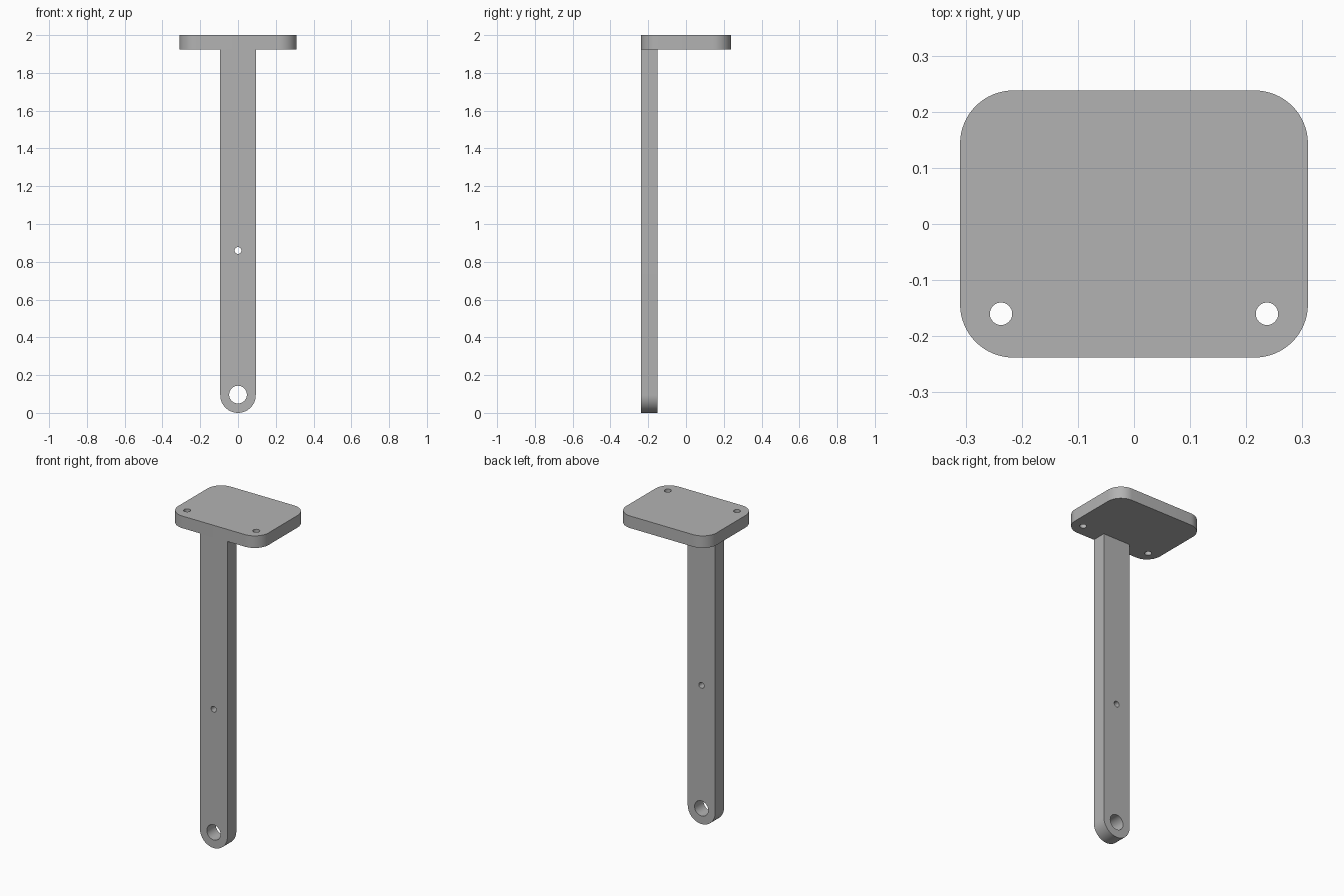
import bpy, bmesh
from math import cos, sin, pi, radians
from mathutils import Matrix, Vector

default_cube = bpy.data.objects.get("Cube")
if default_cube:
    bpy.data.objects.remove(default_cube, do_unlink=True)

HALF_W, HALF_D = 0.31, 0.238      # plate half size
PLATE_BASE, TOP = 1.925, 2.0
CORNER = 0.095
ARM_R, ARM_T = 0.094, 0.087       # arm half width and thickness

grey = bpy.data.materials.new("plain grey")
grey.use_nodes = True
grey.diffuse_color = (0.45, 0.45, 0.45, 1)
grey.node_tree.nodes["Principled BSDF"].inputs["Base Color"].default_value = grey.diffuse_color


def arc(cx, cy, r, start, end, steps):
    """Points along an arc, both ends included."""
    angles = [radians(start + (end - start) * i / steps) for i in range(steps + 1)]
    return [(cx + r * cos(a), cy + r * sin(a)) for a in angles]


def circle(cx, cy, r, steps=32):
    return arc(cx, cy, r, 0, 360, steps)[:-1]


def extruded(name, loops, depth, matrix):
    """Fill an outline with holes, then extrude it along its normal."""
    bm = bmesh.new()
    edges = []
    for loop in loops:
        verts = [bm.verts.new((x, y, 0)) for x, y in loop]
        edges += [bm.edges.new((v, verts[i - 1])) for i, v in enumerate(verts)]
    bmesh.ops.triangle_fill(bm, edges=edges, use_beauty=True, normal=(0, 0, 1))
    result = bmesh.ops.extrude_face_region(bm, geom=bm.faces[:], use_keep_orig=True)
    moved = [g for g in result["geom"] if isinstance(g, bmesh.types.BMVert)]
    bmesh.ops.translate(bm, verts=moved, vec=(0, 0, depth))
    bmesh.ops.dissolve_limit(bm, angle_limit=radians(0.5), verts=bm.verts[:], edges=bm.edges[:])
    bmesh.ops.transform(bm, matrix=matrix, verts=bm.verts[:])
    bmesh.ops.recalc_face_normals(bm, faces=bm.faces[:])
    mesh = bpy.data.meshes.new(name)
    bm.to_mesh(mesh)
    bm.free()
    mesh.materials.append(grey)
    obj = bpy.data.objects.new(name, mesh)
    bpy.context.collection.objects.link(obj)
    bpy.ops.object.select_all(action="DESELECT")
    obj.select_set(True)
    bpy.context.view_layer.objects.active = obj
    bpy.ops.object.shade_smooth_by_angle(angle=radians(30))
    return obj


# Mounting plate: rounded rectangle with two screw holes near the front
outline = []
for i, (sx, sy) in enumerate([(1, 1), (-1, 1), (-1, -1), (1, -1)]):
    outline += arc(sx * (HALF_W - CORNER), sy * (HALF_D - CORNER), CORNER, 90 * i, 90 * i + 90, 16)
screw_holes = [circle(side * 0.237, -0.16, 0.02) for side in (-1, 1)]
extruded("mounting_plate", [outline] + screw_holes, TOP - PLATE_BASE,
         Matrix.Translation((0, 0, PLATE_BASE)))

# Hanging arm: round lower end, large pivot hole and small pin hole
profile = arc(0, ARM_R, ARM_R, 180, 360, 32) + [(ARM_R, PLATE_BASE), (-ARM_R, PLATE_BASE)]
pivot_hole = circle(0, 0.097, 0.047)
pin_hole = circle(0, 0.86, 0.018)
upright = Matrix.Translation((0, ARM_T - HALF_D, 0)) @ Matrix.Rotation(pi / 2, 4, "X")
extruded("hanging_arm", [profile, pivot_hole, pin_hole], ARM_T, upright)
